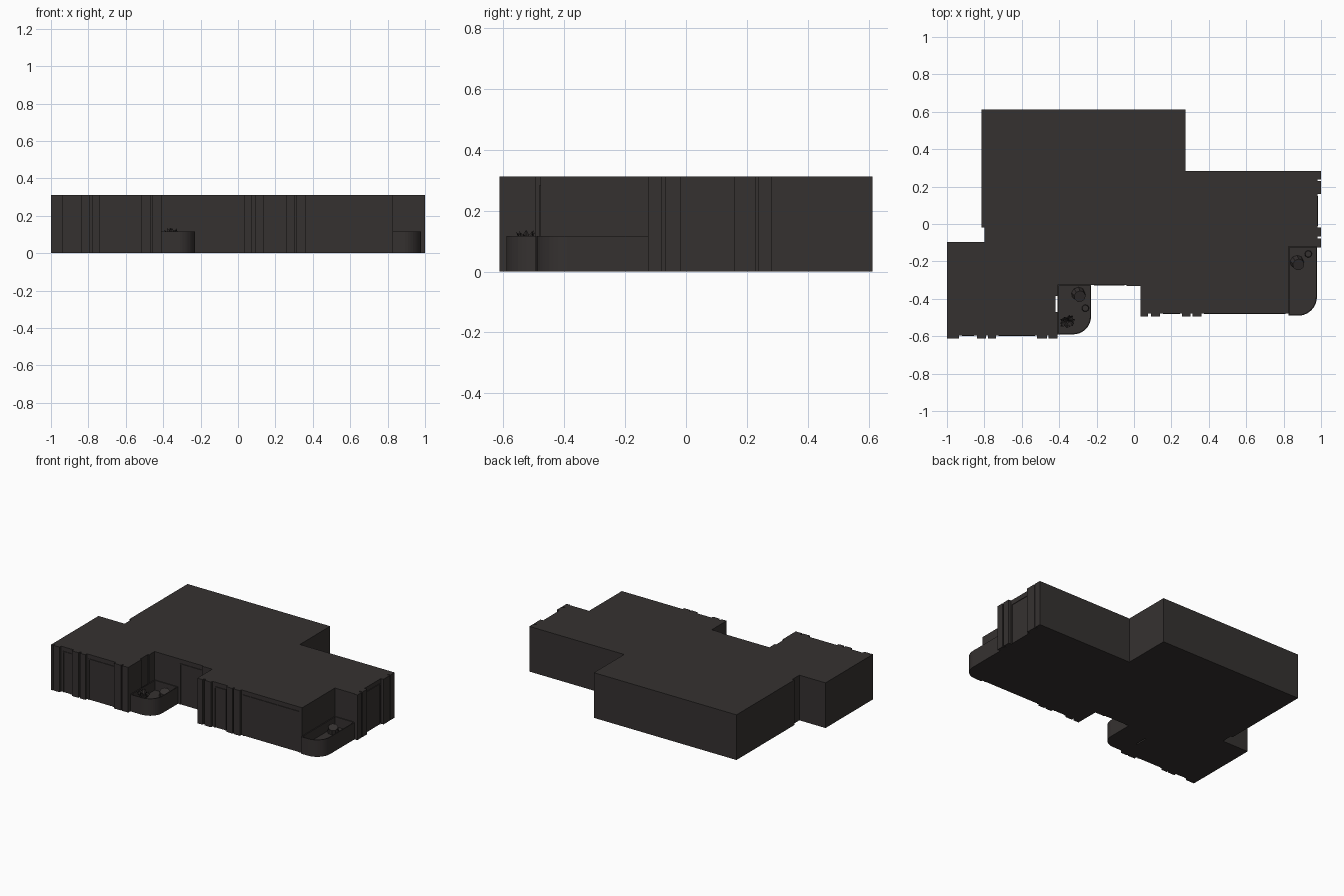
import bpy, bmesh, math, random
from mathutils import Vector, Matrix

if "Cube" in bpy.data.objects:
    bpy.data.objects.remove(bpy.data.objects["Cube"])

random.seed(4)
H = 0.312          # building height
RIM = 0.117        # planter height
SOIL = 0.05        # planter soil level

mat = bpy.data.materials.new("dark_grey")
mat.diffuse_color = (0.036, 0.031, 0.030, 1)
mat.use_nodes = True
mat.node_tree.nodes["Principled BSDF"].inputs["Base Color"].default_value = mat.diffuse_color


def finish(name, bm):
    bmesh.ops.recalc_face_normals(bm, faces=bm.faces[:])
    me = bpy.data.meshes.new(name)
    bm.to_mesh(me)
    bm.free()
    me.materials.append(mat)
    ob = bpy.data.objects.new(name, me)
    bpy.context.collection.objects.link(ob)
    return ob


def prism(bm, pts, z0, z1):
    base = bm.faces.new([bm.verts.new((x, y, z0)) for x, y in pts])
    ext = bmesh.ops.extrude_face_region(bm, geom=[base], use_keep_orig=True)["geom"]
    top = [f for f in ext if isinstance(f, bmesh.types.BMFace)][0]
    bmesh.ops.translate(bm, vec=(0, 0, z1 - z0), verts=top.verts[:])
    return top


def box(bm, x0, x1, y0, y1, z0, z1):
    prism(bm, [(x0, y0), (x1, y0), (x1, y1), (x0, y1)], z0, z1)


# Main building mass, stepped footprint
bm = bmesh.new()
prism(bm, [(-1, -0.595), (-0.41, -0.595), (-0.41, -0.47), (-0.42, -0.47),
           (-0.42, -0.385), (-0.41, -0.385), (-0.41, -0.325), (-0.04, -0.325),
           (-0.04, -0.332), (0.035, -0.332), (0.035, -0.478), (0.825, -0.478),
           (0.825, -0.12), (0.98, -0.12), (0.98, 0.283), (0.275, 0.283),
           (0.275, 0.613), (-0.815, 0.613), (-0.815, -0.02), (-0.80, -0.02),
           (-0.80, -0.095), (-1, -0.095)], 0, H)
finish("building", bm)

# Front pilasters, in pairs separated by a narrow groove
bm = bmesh.new()
for x0, x1 in [(-1, -0.985), (-0.983, -0.935), (-0.84, -0.79), (-0.78, -0.738),
               (-0.518, -0.465), (-0.458, -0.41)]:
    box(bm, x0, x1, -0.613, -0.59, 0, H)
for x0, x1 in [(0.035, 0.075), (0.09, 0.14), (0.257, 0.303), (0.313, 0.36)]:
    box(bm, x0, x1, -0.494, -0.47, 0, H)
finish("front_pilasters", bm)

# Pilasters on the right end wall
bm = bmesh.new()
for y0, y1 in [(-0.125, -0.078), (-0.068, -0.018), (0.16, 0.23), (0.238, 0.283)]:
    box(bm, 0.975, 1.0, y0, y1, 0, H)
finish("side_pilasters", bm)

# Shallow window frames between pilasters
bm = bmesh.new()
for x0, x1, y in [(-0.92, -0.855, -0.595), (-0.725, -0.53, -0.595),
                  (0.155, 0.245, -0.478), (0.375, 0.81, -0.478),
                  (-0.215, -0.05, -0.325)]:
    for a, b, c, d in [(x0, x1, 0.275, 0.282), (x0, x0 + 0.007, 0, 0.275),
                       (x1 - 0.007, x1, 0, 0.275)]:
        box(bm, a, b, y - 0.004, y + 0.002, c, d)
for a, b, c, d in [(-0.01, 0.15, 0.275, 0.282), (-0.01, -0.003, 0, 0.275),
                   (0.143, 0.15, 0, 0.275)]:
    box(bm, 0.978, 0.984, a, b, c, d)
finish("window_frames", bm)


# Planters: one rounded outer corner, thin rim, sunken soil
def planter(name, x0, x1, y0, y1, r):
    arc = [(x1 - r + r * math.sin(t), y0 + r - r * math.cos(t))
           for t in [i * math.pi / 20 for i in range(11)]]
    bm = bmesh.new()
    top = prism(bm, [(x0, y0)] + arc + [(x1, y1), (x0, y1)], 0, RIM)
    bm.normal_update()
    bmesh.ops.inset_region(bm, faces=[top], thickness=0.006, use_even_offset=True)
    low = bmesh.ops.extrude_face_region(bm, geom=[top])["geom"]
    bmesh.ops.translate(bm, vec=(0, 0, SOIL - RIM),
                        verts=[v for v in low if isinstance(v, bmesh.types.BMVert)])
    if top.is_valid:
        bmesh.ops.delete(bm, geom=[top], context='FACES_ONLY')
    finish(name, bm)


planter("left_planter", -0.41, -0.23, -0.59, -0.325, 0.095)
planter("right_planter", 0.825, 0.978, -0.49, -0.12, 0.10)


# Faceted stones lying in the planters
def stone(name, x, y, r, h, tilt):
    bm = bmesh.new()
    m = Matrix.Translation((x, y, SOIL + h * 0.4)) @ Matrix.Rotation(tilt, 4, Vector((1, 0.6, 0)))
    bmesh.ops.create_cone(bm, cap_ends=True, segments=9, radius1=r, radius2=r * 0.85,
                          depth=h, matrix=m)
    finish(name, bm)


stone("left_stone_large", -0.294, -0.38, 0.037, 0.05, 0.35)
stone("left_stone_small", -0.26, -0.45, 0.02, 0.02, 0)
stone("right_stone_large", 0.875, -0.21, 0.037, 0.05, 0.35)
stone("right_stone_small", 0.932, -0.16, 0.02, 0.02, 0)

# Spiky plant: folded, arching leaves
bm = bmesh.new()
for i in range(16):
    a = i * 2.4
    reach = random.uniform(0.02, 0.045)
    top = 0.154 - reach * 0.7 - random.uniform(0, 0.015)
    d = Vector((math.cos(a), math.sin(a), 0))
    s = Vector((-d.y, d.x, 0))
    c = Vector((-0.355, -0.525, SOIL))
    rows = []
    for t, w in [(0, 0.004), (0.5, 0.010), (0.85, 0.009), (1, 0.002)]:
        p = c + d * reach * (0.15 + 0.85 * t * t) + Vector((0, 0, (top - SOIL) * t))
        rows.append([bm.verts.new(q) for q in (p - s * w, p + d * w * 0.5, p + s * w)])
    for r0, r1 in zip(rows, rows[1:]):
        for k in range(2):
            bm.faces.new((r0[k], r0[k + 1], r1[k + 1], r1[k]))
finish("plant", bm)
